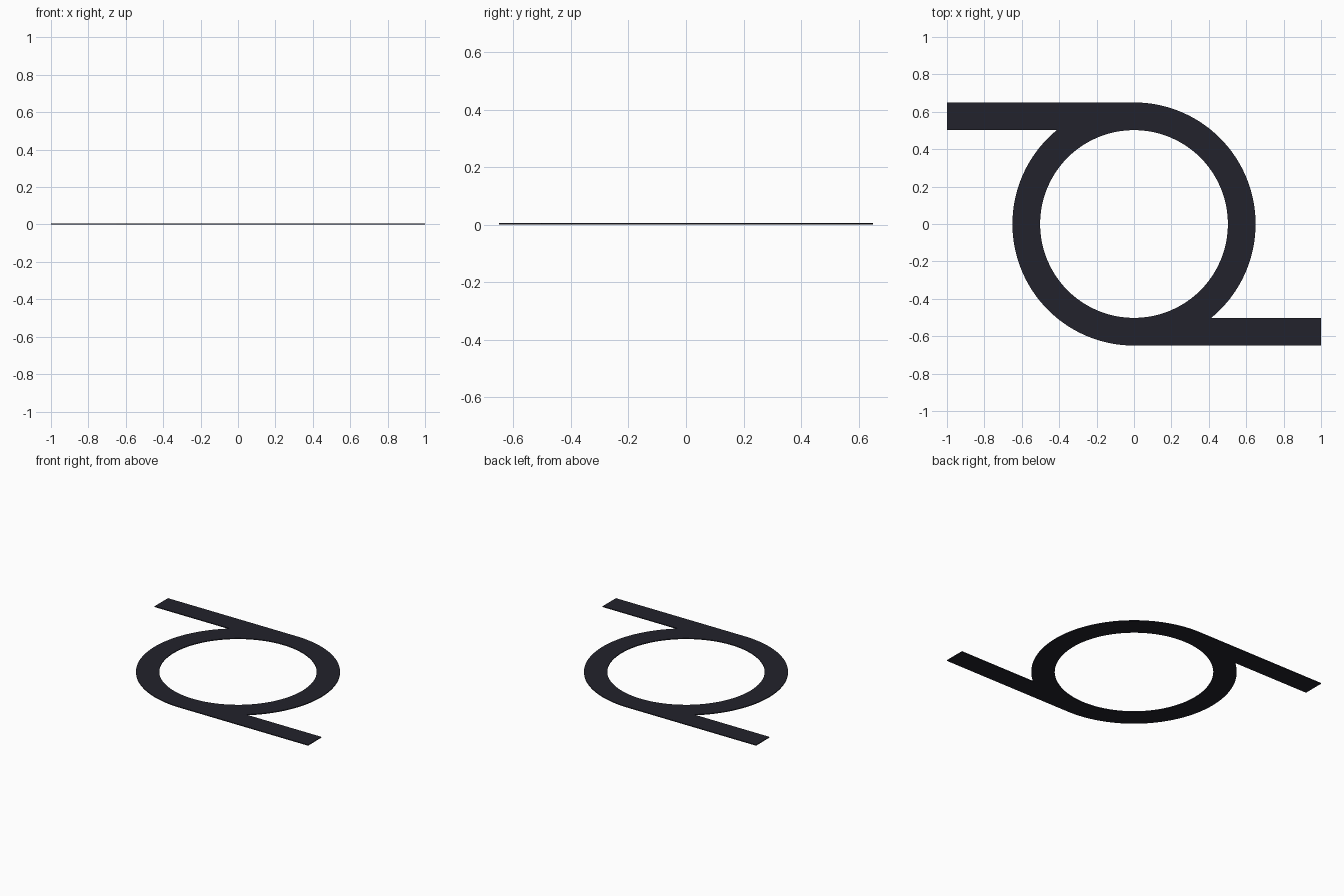
import bpy, math

if "Cube" in bpy.data.objects:
    bpy.data.objects.remove(bpy.data.objects["Cube"])

R_OUT, R_IN, THICK, N = 0.65, 0.502, 0.006, 64

# Half outline: upper bar edge, right-hand arc, then the notch above the lower bar
a_end = -math.asin(R_IN / R_OUT)
half = [(-1, R_IN), (-1, R_OUT)]
for i in range(N + 1):
    a = math.pi / 2 + (a_end - math.pi / 2) * i / N
    half.append((R_OUT * math.cos(a), R_OUT * math.sin(a)))
# The other half is the same outline turned by 180 degrees
outline = half + [(-x, -y) for x, y in half]
# the notch end point meets the opposite bar's corner
hole = [(R_IN * math.cos(2 * math.pi * i / 96), R_IN * math.sin(2 * math.pi * i / 96)) for i in range(96)]

# Flat band: filled 2D curve with a round hole, given a thin depth
cu = bpy.data.curves.new("ring_with_bars", 'CURVE')
cu.dimensions = '2D'
cu.fill_mode = 'BOTH'
cu.extrude = THICK / 2
for pts in (outline, hole):
    s = cu.splines.new('POLY')
    s.points.add(len(pts) - 1)
    for p, (x, y) in zip(s.points, pts):
        p.co = (x, y, 0, 1)
    s.use_cyclic_u = True
ob = bpy.data.objects.new("ring_with_bars", cu)
bpy.context.collection.objects.link(ob)
ob.location.z = THICK / 2

mat = bpy.data.materials.new("dark slate")
mat.diffuse_color = (0.016, 0.016, 0.025, 1)
mat.use_nodes = True
mat.node_tree.nodes["Principled BSDF"].inputs["Base Color"].default_value = mat.diffuse_color
cu.materials.append(mat)

# Turn the curve into a mesh with sharp rims
bpy.context.view_layer.objects.active = ob
ob.select_set(True)
bpy.ops.object.convert(target='MESH')
bpy.ops.object.shade_smooth_by_angle()
